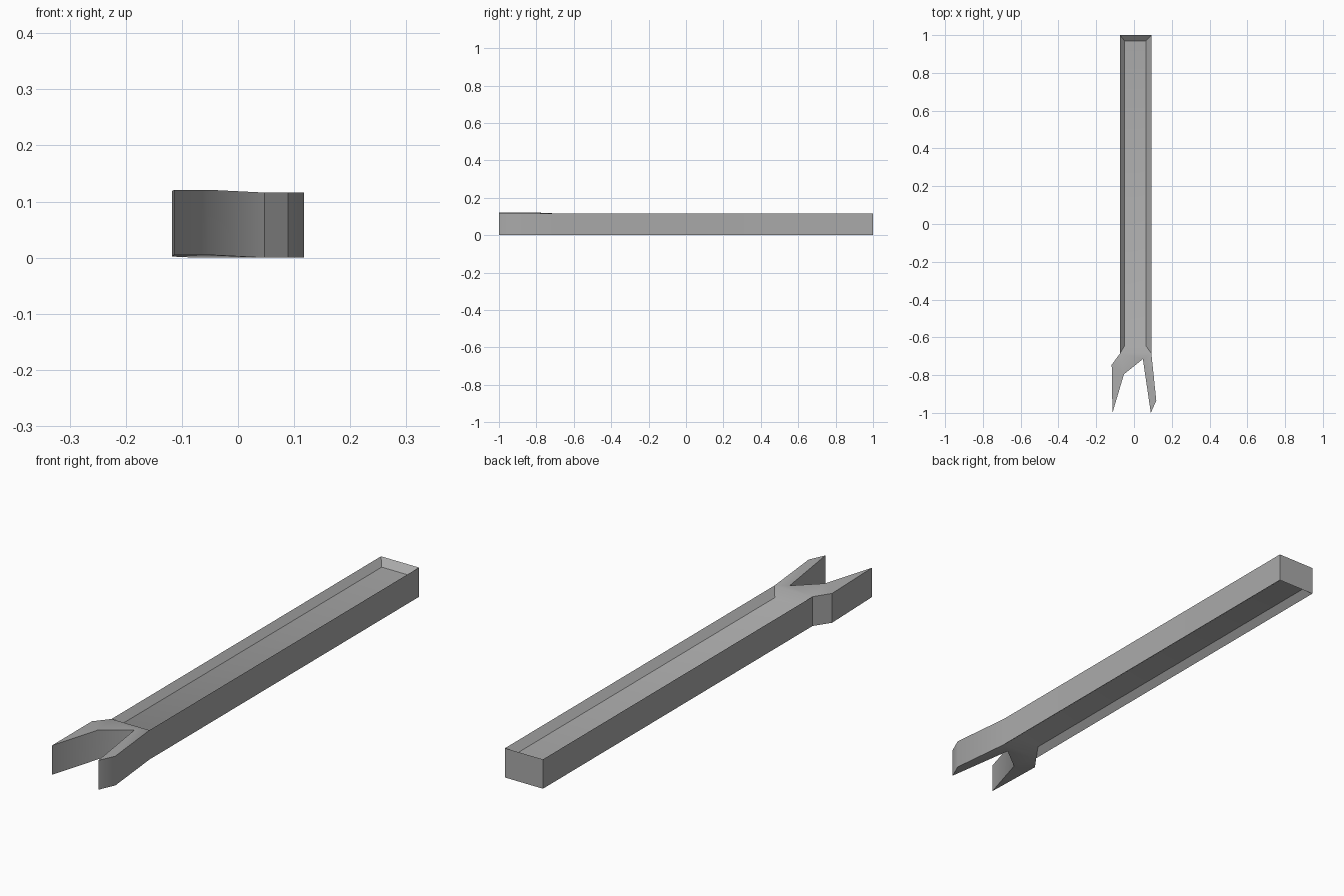
import bpy, bmesh, math

cube = bpy.data.objects.get("Cube")
if cube:
    bpy.data.objects.remove(cube, do_unlink=True)

HEIGHT, RECESS = 0.116, 0.025

steel = bpy.data.materials.new("grey_steel")
steel.use_nodes = True
steel.diffuse_color = (0.4, 0.4, 0.4, 1)
steel.node_tree.nodes["Principled BSDF"].inputs["Base Color"].default_value = (0.4, 0.4, 0.4, 1)

# Plan points of the tool: x, y and a slight lift of the bent jaw
plan = {
    "neck_l": (-0.074, -0.685, 0),
    "jaw_l_outer": (-0.118, -0.745, 0.002),
    "jaw_l_tip": (-0.114, -1.0, 0.005),
    "jaw_l_inner": (-0.053, -0.795, 0.005),
    "notch": (0.047, -0.715, 0),
    "jaw_r_tip": (0.089, -1.0, 0),
    "jaw_r_outer": (0.118, -0.935, 0),
    "neck_r": (0.092, -0.685, 0),
    "end_r": (0.092, 1.0, 0),
    "end_l": (-0.074, 1.0, 0),
}
outline = list(plan)

# Flat faces of the head
head_faces = [
    ("jaw_l_outer", "jaw_l_tip", "jaw_l_inner"),
    ("neck_l", "jaw_l_outer", "jaw_l_inner", "notch"),
    ("neck_l", "notch", "neck_r"),
    ("notch", "jaw_r_tip", "jaw_r_outer", "neck_r"),
]

# Sunken panel inside the handle
rim = ["neck_l", "neck_r", "end_r", "end_l"]
panel = [(-0.05, -0.645), (0.063, -0.645), (0.063, 0.97), (-0.05, 0.97)]

bm = bmesh.new()


def add_side(base, inward):
    """Head faces and tapered handle recess on one broad side."""
    v = {n: bm.verts.new((x, y, base + lift)) for n, (x, y, lift) in plan.items()}
    for names in head_faces:
        bm.faces.new([v[n] for n in names])
    floor = [bm.verts.new((x, y, base + inward * RECESS)) for x, y in panel]
    bm.faces.new(floor)
    for i in range(4):
        j = (i + 1) % 4
        bm.faces.new((v[rim[i]], v[rim[j]], floor[j], floor[i]))
    return v


bottom = add_side(0, 1)
top = add_side(HEIGHT, -1)

# Walls around the whole outline
for a, b in zip(outline, outline[1:] + outline[:1]):
    bm.faces.new((bottom[a], bottom[b], top[b], top[a]))

bmesh.ops.recalc_face_normals(bm, faces=bm.faces)
mesh = bpy.data.meshes.new("spanner_body")
bm.to_mesh(mesh)
bm.free()
mesh.materials.append(steel)
body = bpy.data.objects.new("spanner_body", mesh)
bpy.context.collection.objects.link(body)

# Soft shading only across the shallow bends
bpy.ops.object.select_all(action="DESELECT")
body.select_set(True)
bpy.context.view_layer.objects.active = body
bpy.ops.object.shade_smooth_by_angle(angle=math.radians(36))
